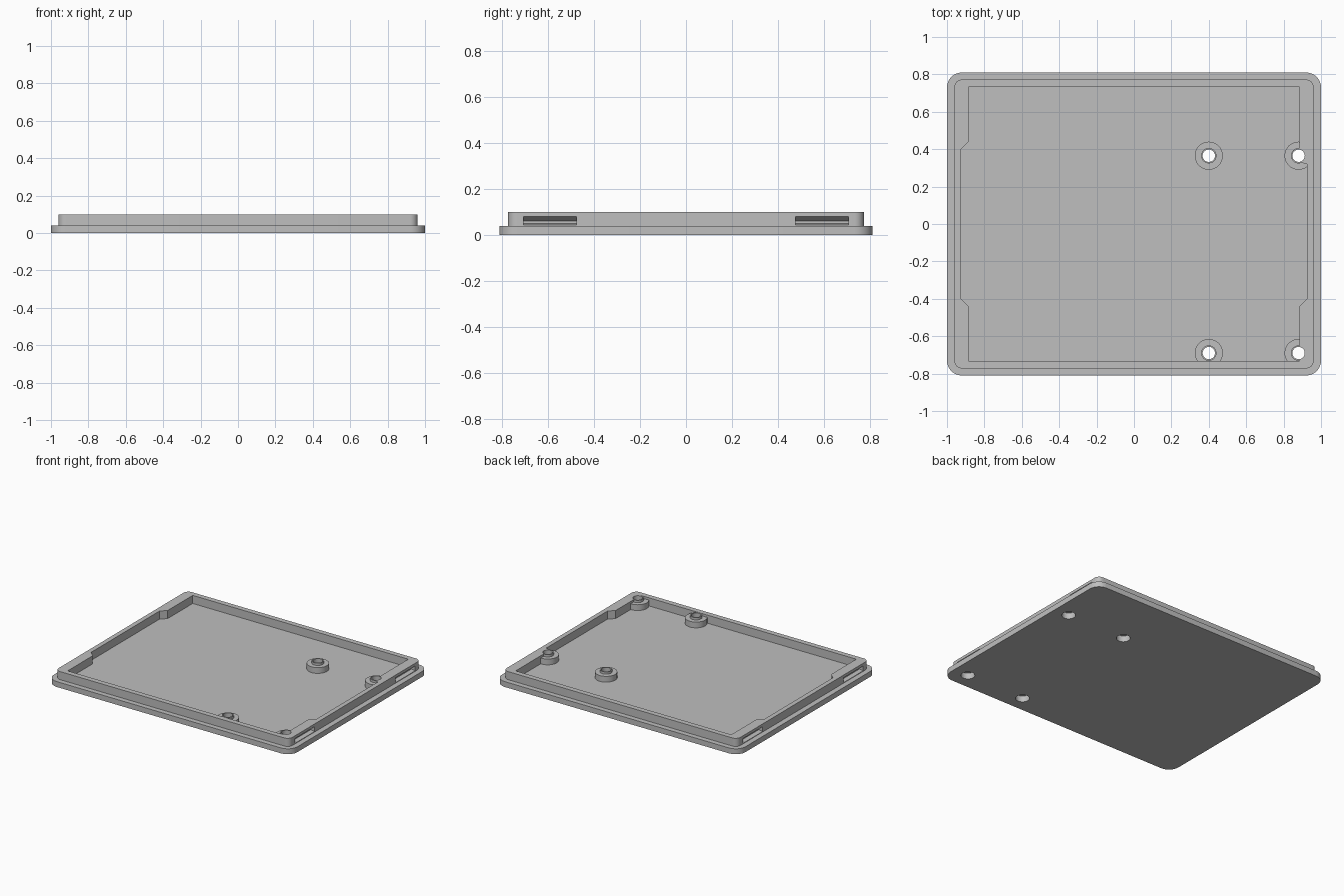
import bpy, math

cube = bpy.data.objects.get("Cube")
if cube:
    bpy.data.objects.remove(cube, do_unlink=True)

grey = bpy.data.materials.new("light grey plastic")
grey.use_nodes = True
colour = (0.52, 0.52, 0.52, 1)
grey.diffuse_color = colour
grey.node_tree.nodes["Principled BSDF"].inputs["Base Color"].default_value = colour


def prism(name, outline, low, high, place=lambda u, v, w: (u, v, w)):
    """Solid made by extruding a counter-clockwise outline from low to high."""
    n = len(outline)
    verts = [place(u, v, w) for w in (low, high) for u, v in outline]
    faces = [list(range(n))[::-1], list(range(n, 2 * n))]
    faces += [[i, (i + 1) % n, (i + 1) % n + n, i + n] for i in range(n)]
    mesh = bpy.data.meshes.new(name)
    mesh.from_pydata(verts, [], faces)
    mesh.materials.append(grey)
    obj = bpy.data.objects.new(name, mesh)
    bpy.context.collection.objects.link(obj)
    return obj


def circle(x, y, r, n=40):
    return [(x + r * math.cos(math.tau * i / n), y + r * math.sin(math.tau * i / n))
            for i in range(n)]


def rounded_rect(hx, hy, r, steps=8):
    points = []
    for k, (sx, sy) in enumerate([(1, 1), (-1, 1), (-1, -1), (1, -1)]):
        for i in range(steps + 1):
            a = math.pi / 2 * (k + i / steps)
            points.append((sx * (hx - r) + r * math.cos(a), sy * (hy - r) + r * math.sin(a)))
    return points


def combine(target, tool, operation):
    mod = target.modifiers.new(tool.name, "BOOLEAN")
    mod.object, mod.operation, mod.solver = tool, operation, "EXACT"
    bpy.context.view_layer.objects.active = target
    bpy.ops.object.modifier_apply(modifier=mod.name)
    bpy.data.objects.remove(tool, do_unlink=True)


FLOOR, TOP = 0.04, 0.10

# Base plate and the raised rim, thickened beside the corner slots
lid = prism("tray_lid", rounded_rect(1, 0.81, 0.08), 0, FLOOR)
rim = prism("rim", rounded_rect(0.96, 0.772, 0.04), FLOOR - 0.02, TOP)
thick, thin, end = 0.885, 0.925, 0.733
cavity = [(thick, -end), (thick, -0.44), (thin, -0.40), (thin, 0.32), (thick, 0.33),
          (thick, end), (-thick, end), (-thick, 0.44), (-thin, 0.40), (-thin, -0.40),
          (-thick, -0.44), (-thick, -end)]
combine(rim, prism("cavity", cavity, 0, TOP + 0.1), "DIFFERENCE")
combine(lid, rim, "UNION")

# Screw bosses with a narrow collar
screws = [(x, y) for x in (0.4, 0.88) for y in (0.365, -0.69)]
for x, y in screws:
    combine(lid, prism("boss", circle(x, y, 0.075), FLOOR - 0.02, 0.083), "UNION")
    combine(lid, prism("collar", circle(x, y, 0.041), FLOOR - 0.01, TOP), "UNION")

# Through holes with wider screw head recesses underneath
for x, y in screws:
    combine(lid, prism("hole", circle(x, y, 0.033), -0.1, 0.2), "DIFFERENCE")
    combine(lid, prism("recess", circle(x, y, 0.047), -0.1, 0.045), "DIFFERENCE")

# Tapered snap slots in both sides of the rim
for side in (-1, 1):
    for y in (-0.59, 0.59):
        profile = [(0.97, 0.042), (0.97, 0.086), (0.93, 0.06), (0.93, 0.05)]
        if side > 0:
            profile = profile[::-1]
        place = lambda u, v, w, s=side: (s * u, w, v)
        if side > 0:
            profile = profile[::-1]
        slot = prism("slot", profile, y - 0.115, y + 0.115, place)
        if side > 0:
            slot.data.flip_normals()
        if sum(p.area * p.normal.dot(p.center) for p in slot.data.polygons) < 0:
            slot.data.flip_normals()
        combine(lid, slot, "DIFFERENCE")

bpy.ops.object.select_all(action="DESELECT")
lid.select_set(True)
bpy.context.view_layer.objects.active = lid
bpy.ops.object.shade_smooth_by_angle(angle=math.radians(30))
